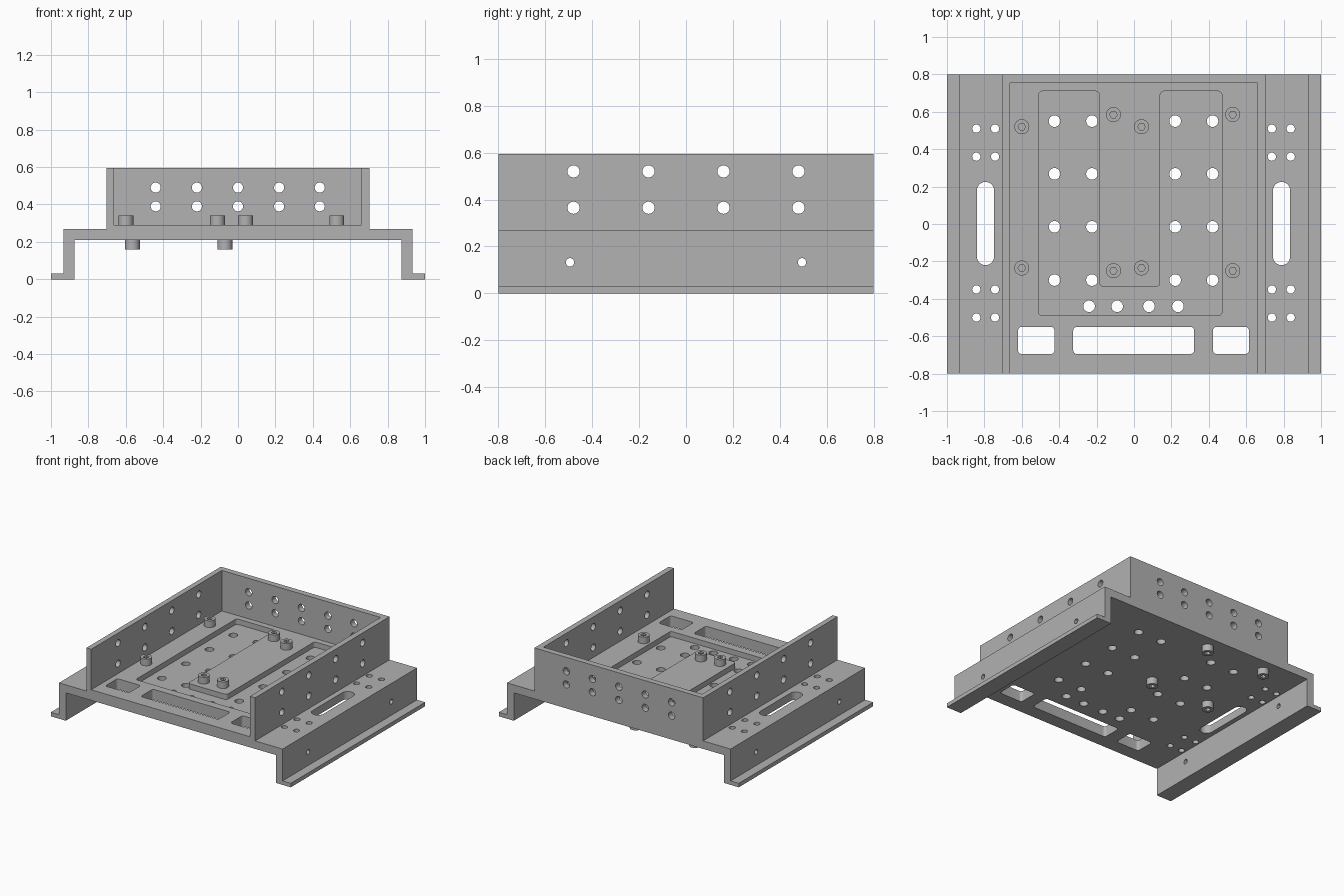
import bpy, bmesh, math
from mathutils import Vector

if "Cube" in bpy.data.objects:
    bpy.data.objects.remove(bpy.data.objects["Cube"])

grey = bpy.data.materials.new("plain grey")
grey.diffuse_color = (0.445, 0.445, 0.445, 1)
grey.use_nodes = True
grey.node_tree.nodes["Principled BSDF"].inputs["Base Color"].default_value = grey.diffuse_color


def add_prism(bm, pts, axis, lo, hi):
    """Extrude a 2D outline along an axis (x: pts are y,z; y: x,z; z: x,y)."""
    def place(p, d):
        a, b = p
        return {"x": (d, a, b), "y": (a, d, b), "z": (a, b, d)}[axis]
    low = [bm.verts.new(place(p, lo)) for p in pts]
    high = [bm.verts.new(place(p, hi)) for p in pts]
    bm.faces.new(low)
    bm.faces.new(high)
    n = len(pts)
    for i in range(n):
        j = (i + 1) % n
        bm.faces.new((low[i], low[j], high[j], high[i]))


def circle(a, b, r, n=24):
    return [(a + r * math.cos(2 * math.pi * i / n),
             b + r * math.sin(2 * math.pi * i / n)) for i in range(n)]


def rect(x0, x1, y0, y1):
    return [(x0, y0), (x1, y0), (x1, y1), (x0, y1)]


def rounded(pts, r, steps=6):
    """Round right-angled corners of an outline."""
    out = []
    for i, p in enumerate(pts):
        p = Vector(p)
        u = (Vector(pts[i - 1]) - p).normalized()
        v = (Vector(pts[(i + 1) % len(pts)]) - p).normalized()
        for k in range(steps + 1):
            t = math.pi / 2 * k / steps
            out.append(tuple(p + r * (u + v) - r * (v * math.cos(t) + u * math.sin(t))))
    return out


def make(name, prisms):
    bm = bmesh.new()
    for prism in prisms:
        add_prism(bm, *prism)
    bmesh.ops.recalc_face_normals(bm, faces=bm.faces)
    me = bpy.data.meshes.new(name)
    bm.to_mesh(me)
    bm.free()
    me.materials.append(grey)
    ob = bpy.data.objects.new(name, me)
    bpy.context.collection.objects.link(ob)
    return ob


def cut(ob, prisms):
    cutter = make("cutter", prisms)
    mod = ob.modifiers.new("cut", "BOOLEAN")
    mod.operation, mod.solver, mod.object = "DIFFERENCE", "EXACT", cutter
    bpy.context.view_layer.update()
    me = bpy.data.meshes.new_from_object(
        ob.evaluated_get(bpy.context.evaluated_depsgraph_get()))
    ob.modifiers.clear()
    ob.data = me
    bpy.data.objects.remove(cutter)


def smooth(ob):
    bpy.ops.object.select_all(action="DESELECT")
    ob.select_set(True)
    bpy.context.view_layer.objects.active = ob
    bpy.ops.object.shade_smooth_by_angle(angle=math.radians(30))


# Bracket body: stepped section with feet, legs, deck and box block
half = [(0.875, 0.21), (0.875, 0), (1, 0), (1, 0.03), (0.932, 0.03),
        (0.932, 0.27), (0.703, 0.27), (0.703, 0.595)]
section = half + [(-x, z) for x, z in reversed(half)]
body = make("bracket_body", [(section, "y", -0.8, 0.8)])

# Hollow the block, leaving two side walls and a back wall
cut(body, [(rect(-0.663, 0.66, -1, 0.755), "z", 0.29, 1)])

# U-shaped pocket around a central tongue
pocket = [(-0.51, -0.49), (0.47, -0.49), (0.47, 0.71), (0.14, 0.71),
          (0.14, -0.335), (-0.185, -0.335), (-0.185, 0.71), (-0.51, 0.71)]
cut(body, [(rounded(pocket, 0.02), "z", 0.25, 0.4)])

# Vertical holes and slots through floor and deck
holes = [(circle(x, y, 0.031), "z", 0.1, 0.45)
         for x in (-0.425, -0.225, 0.22, 0.42) for y in (0.55, 0.268, -0.015, -0.3)]
holes += [(circle(x, -0.44, 0.031), "z", 0.1, 0.45) for x in (-0.24, -0.09, 0.08, 0.235)]
for x0, x1 in ((-0.62, -0.425), (-0.325, 0.322), (0.422, 0.615)):
    holes.append((rounded(rect(x0, x1, -0.695, -0.55), 0.02), "z", 0.1, 0.45))
for xs, mid in (((-0.843, -0.743), -0.794), ((0.737, 0.838), 0.789)):
    holes += [(circle(x, y, 0.022), "z", 0.1, 0.45)
              for x in xs for y in (0.51, 0.36, -0.35, -0.5)]
    holes.append((rounded(rect(mid - 0.046, mid + 0.046, -0.22, 0.225), 0.0459, 8),
                  "z", 0.1, 0.45))
cut(body, holes)

# Cross holes in side walls, legs and back wall
holes = [(circle(y, z, 0.026), "x", -1.5, 1.5)
         for y in (-0.48, -0.16, 0.16, 0.48) for z in (0.365, 0.52)]
holes += [(circle(y, 0.132, 0.018), "x", -1.5, 1.5) for y in (-0.495, 0.495)]
cut(body, holes)
cut(body, [(circle(x, z, 0.027), "y", 0.7, 0.9)
           for x in (-0.44, -0.22, 0, 0.22, 0.437) for z in (0.39, 0.49)])
smooth(body)


# Socket-head screws
def screw(name, x, y, z0, z1, s0, s1):
    head = make(name, [(circle(x, y, 0.04, 32), "z", z0, z1)])
    cut(head, [(circle(x, y, 0.02, 6), "z", s0, s1)])
    smooth(head)


for x, ys in ((-0.6, (0.52, -0.235)), (-0.11, (0.585, -0.25)),
              (0.04, (0.52, -0.235)), (0.528, (0.585, -0.25))):
    for y in ys:
        screw("upper_screw", x, y, 0.288, 0.34, 0.31, 0.4)
for x in (-0.565, -0.07):
    for y in (0.11, 0.7):
        screw("lower_screw", x, y, 0.16, 0.212, 0.1, 0.19)
